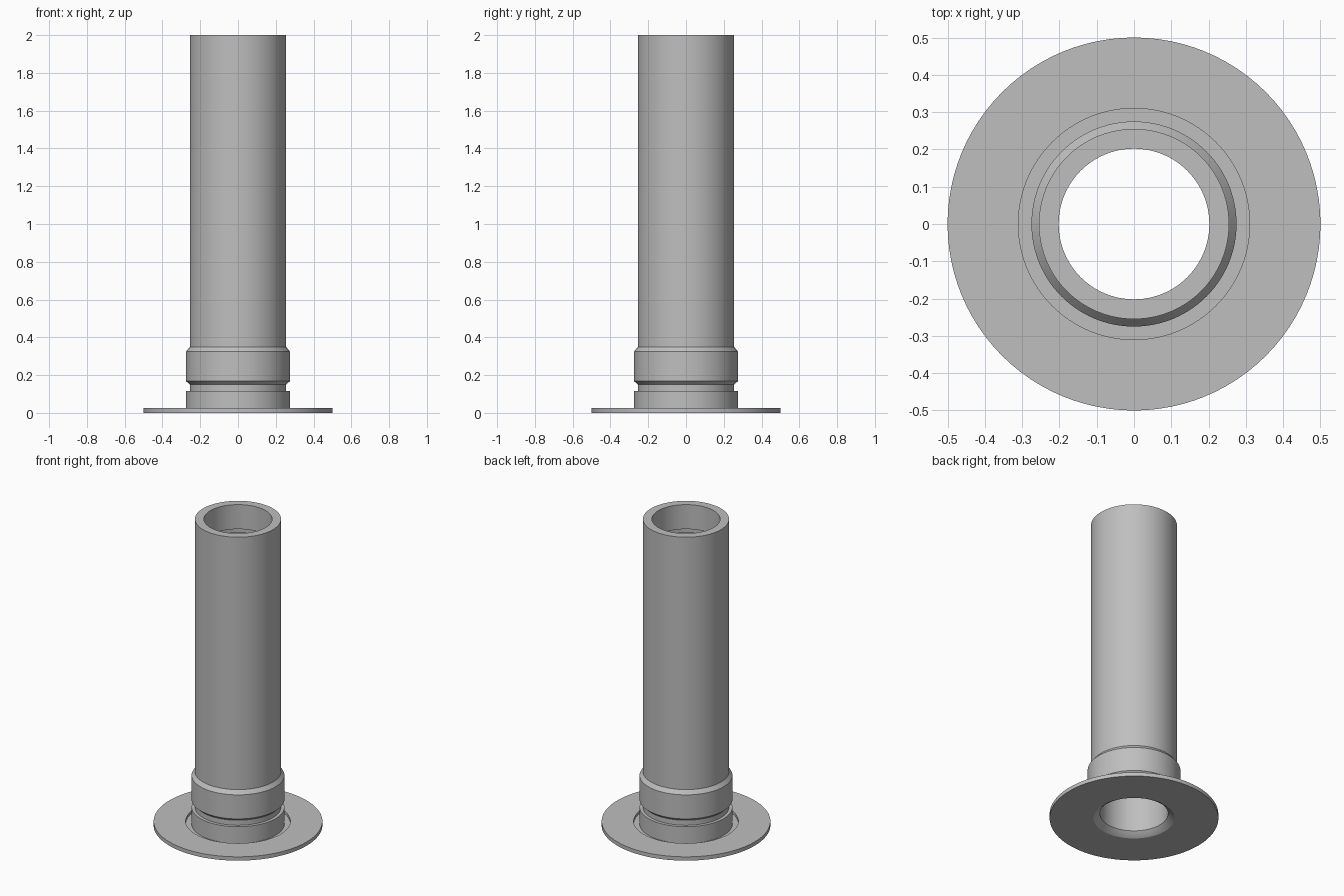
import bpy
import bmesh
import math

cube = bpy.data.objects.get("Cube")
if cube:
    bpy.data.objects.remove(cube, do_unlink=True)

# Single plain grey
GREY = (0.52, 0.52, 0.52, 1)
grey = bpy.data.materials.new("plain_grey")
grey.use_nodes = True
grey.diffuse_color = GREY
grey.node_tree.nodes["Principled BSDF"].inputs["Base Color"].default_value = GREY


def lathe(name, profile, sides=96):
    """Revolve a closed (radius, height) outline around z."""
    bm = bmesh.new()
    verts = [bm.verts.new((r, 0, z)) for r, z in profile]
    edges = [bm.edges.new((a, b)) for a, b in zip(verts, verts[1:] + verts[:1])]
    bmesh.ops.spin(bm, geom=verts + edges, axis=(0, 0, 1), cent=(0, 0, 0),
                   angle=math.tau, steps=sides, use_merge=True)
    bmesh.ops.remove_doubles(bm, verts=bm.verts, dist=1e-5)
    bmesh.ops.recalc_face_normals(bm, faces=bm.faces)
    mesh = bpy.data.meshes.new(name)
    bm.to_mesh(mesh)
    bm.free()
    mesh.materials.append(grey)
    obj = bpy.data.objects.new(name, mesh)
    bpy.context.collection.objects.link(obj)
    bpy.ops.object.select_all(action="DESELECT")
    obj.select_set(True)
    bpy.context.view_layer.objects.active = obj
    bpy.ops.object.shade_smooth_by_angle(angle=math.radians(25))
    return obj


BORE, PIPE, COLLAR = 0.202, 0.255, 0.275

flange = [(0.5, 0), (0.5, 0.025), (0.31, 0.025), (0.31, 0.008)]
collars = [(COLLAR, 0.008), (COLLAR, 0.117), (PIPE, 0.117), (PIPE, 0.15),
           (COLLAR, 0.168), (COLLAR, 0.325), (PIPE, 0.35)]
pipe_rim = [(PIPE, 2), (BORE, 2)]
# Shallow groove inside the mouth, stepped entry at the foot
inner_groove = [(BORE, 1.84), (0.22, 1.84), (0.22, 1.81), (BORE, 1.81)]
foot_entry = [(BORE, 0.03), (0.22, 0.012), (0.24, 0)]

lathe("flanged_pipe", flange + collars + pipe_rim + inner_groove + foot_entry)
